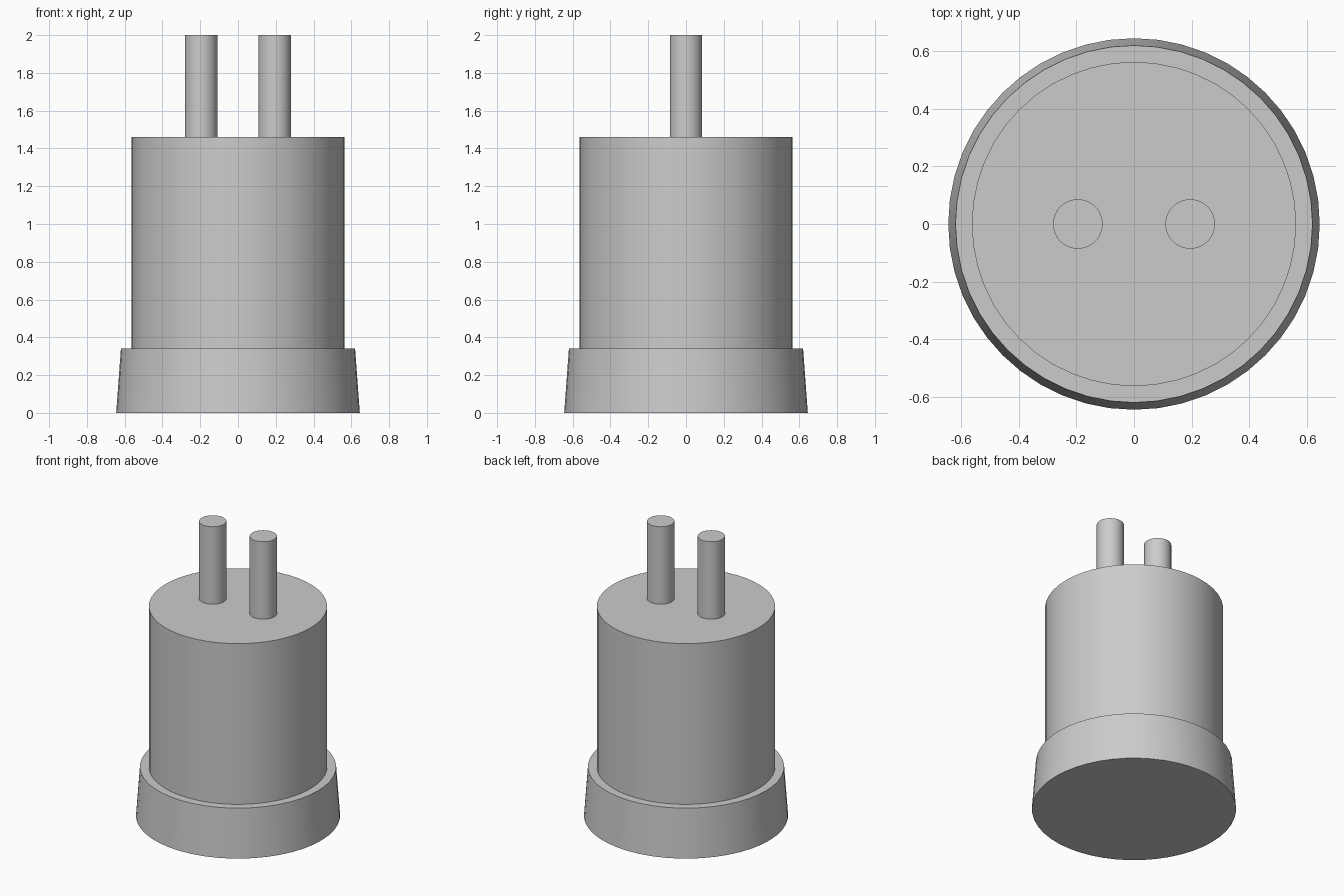
import bpy
import math

cube = bpy.data.objects.get("Cube")
if cube:
    bpy.data.objects.remove(cube, do_unlink=True)

# Single grey finish
grey = bpy.data.materials.new("plain grey")
grey.use_nodes = True
colour = (0.6, 0.6, 0.6, 1)
grey.diffuse_color = colour
grey.node_tree.nodes["Principled BSDF"].inputs["Base Color"].default_value = colour


def round_part(name, bottom_radius, top_radius, z_low, z_high, x=0, sides=48):
    """Upright capped cylinder or cone between two heights."""
    bpy.ops.mesh.primitive_cone_add(
        vertices=sides, radius1=bottom_radius, radius2=top_radius,
        depth=z_high - z_low, location=(x, 0, (z_low + z_high) / 2))
    part = bpy.context.object
    part.name = name
    part.data.materials.append(grey)
    bpy.ops.object.shade_smooth_by_angle(angle=math.radians(30))
    return part


# Tapered base collar and main barrel
round_part("base_collar", 0.645, 0.62, 0, 0.34)
round_part("main_barrel", 0.563, 0.563, 0.34, 1.46)

# Pair of contact pins
for side, x in (("left", 0.195), ("right", -0.195)):
    round_part(side + "_pin", 0.086, 0.086, 1.46, 2, x)
